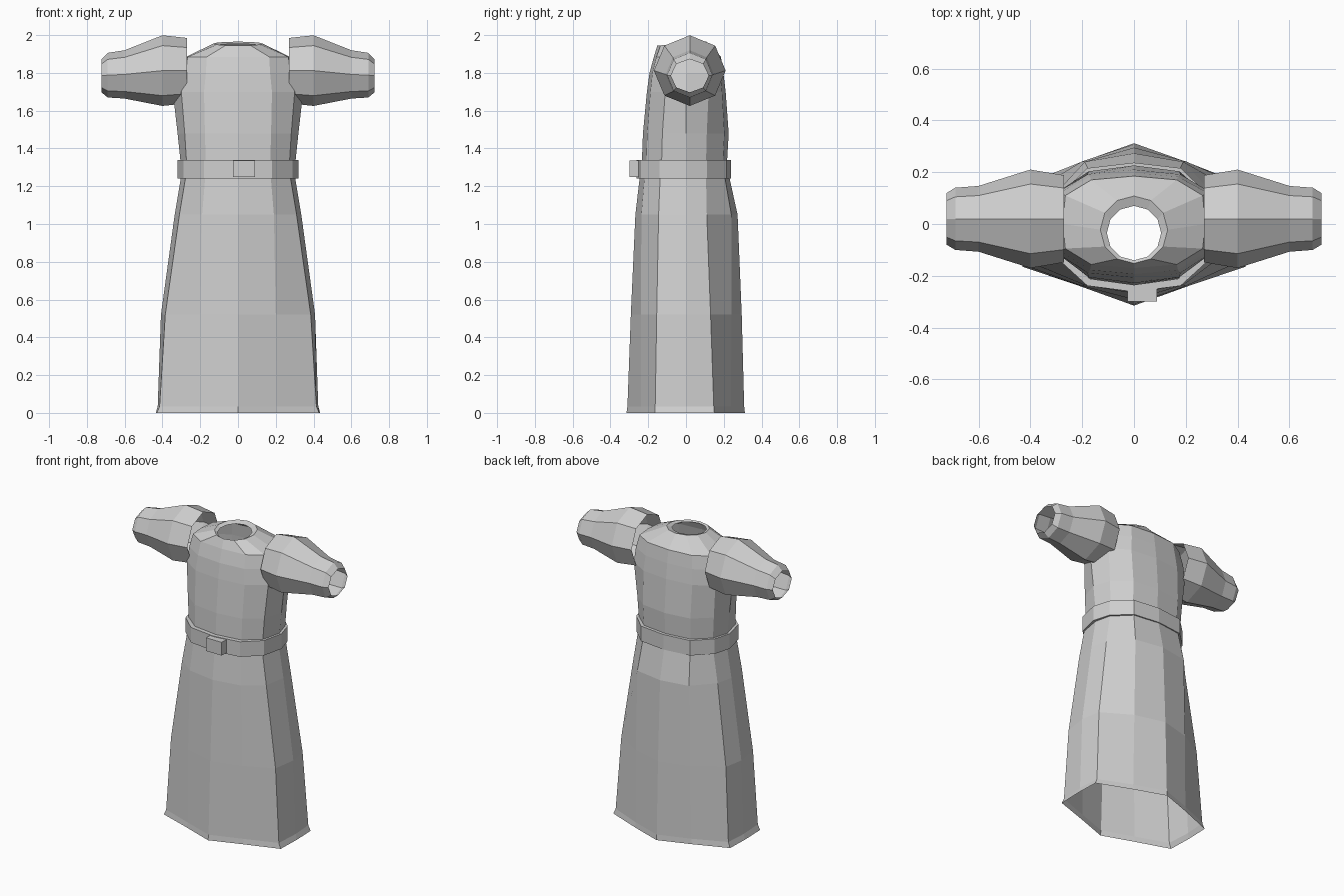
import bpy
import bmesh
import math
from mathutils import Vector

cube = bpy.data.objects.get("Cube")
if cube:
    bpy.data.objects.remove(cube, do_unlink=True)

cloth = bpy.data.materials.new("plain grey cloth")
cloth.use_nodes = True
grey = (0.62, 0.62, 0.62, 1)
cloth.diffuse_color = grey
cloth.node_tree.nodes["Principled BSDF"].inputs["Base Color"].default_value = grey


def finish(name, bm):
    mesh = bpy.data.meshes.new(name)
    bm.to_mesh(mesh)
    bm.free()
    mesh.materials.append(cloth)
    obj = bpy.data.objects.new(name, mesh)
    bpy.context.collection.objects.link(obj)
    return obj


def loft(name, rings):
    """Skin a list of closed rings, leaving both ends open."""
    bm = bmesh.new()
    loops = [[bm.verts.new(p) for p in ring] for ring in rings]
    for low, high in zip(loops, loops[1:]):
        count = len(low)
        for i in range(count):
            j = (i + 1) % count
            bm.faces.new((low[i], low[j], high[j], high[i]))
    return finish(name, bm)


def body_ring(z, front, back, mid_x, corner_x, side_x, corner_front, corner_back, bow):
    """Twelve-sided garment section; bow sets how flat the front and back are."""
    half = [(0, front), (mid_x, front * bow), (corner_x, corner_front), (side_x, 0),
            (corner_x, corner_back), (mid_x, back * bow), (0, back)]
    outline = half + [(-x, y) for x, y in reversed(half[1:-1])]
    return [Vector((x, y, z)) for x, y in outline]


def neck_ring(z, centre_y, radius, tilt):
    ring = []
    for i in range(12):
        a = math.tau * i / 12
        y = -math.cos(a) * radius
        ring.append(Vector((math.sin(a) * radius, centre_y + y, z + y * tilt)))
    return ring


# Skirt, flaring to a six-cornered hem
loft("skirt", [
    body_ring(0, -.315, .312, .21, .43, .435, -.165, .15, .76),
    body_ring(.035, -.31, .308, .205, .415, .425, -.163, .147, .77),
    body_ring(.52, -.292, .295, .2, .385, .408, -.155, .13, .82),
    body_ring(1.05, -.268, .273, .19, .31, .335, -.145, .11, .88),
    body_ring(1.29, -.24, .22, .17, .27, .295, -.135, .105, .9),
])

# Bodice with shoulders and an open neckline
loft("bodice", [
    body_ring(1.29, -.235, .215, .17, .27, .3, -.13, .105, .9),
    body_ring(1.48, -.228, .226, .175, .282, .32, -.125, .11, .9),
    body_ring(1.7, -.207, .21, .18, .3, .345, -.11, .12, .91),
    body_ring(1.8, -.193, .198, .17, .285, .31, -.105, .12, .92),
    body_ring(1.885, -.17, .185, .165, .265, .275, -.095, .11, .92),
    neck_ring(1.955, -.022, .13, .08),
    neck_ring(1.945, -.035, .105, .08),
])

# Belt band with closed upper and lower rims
inner = (-.235, .21, .17, .265, .29, -.13, .1, .9)
outer = (-.262, .237, .18, .288, .32, -.14, .112, .91)
loft("belt", [body_ring(1.24, *inner), body_ring(1.24, *outer),
              body_ring(1.34, *outer), body_ring(1.34, *inner)])

# Buckle block, set slightly to the left
bm = bmesh.new()
bmesh.ops.create_cube(bm, size=1)
bmesh.ops.scale(bm, vec=(.115, .06, .088), verts=bm.verts)
bmesh.ops.translate(bm, vec=(.032, -.27, 1.292), verts=bm.verts)
finish("belt_buckle", bm)

# Puffed eight-sided sleeves narrowing to the cuffs: x, z, depth, height
sleeve_profile = [(.27, 1.812, .168, .173), (.4, 1.812, .19, .187),
                  (.6, 1.792, .127, .128), (.69, 1.788, .12, .118),
                  (.723, 1.785, .1, .088)]
for name, side in (("left_sleeve", 1), ("right_sleeve", -1)):
    rings = []
    for x, z, depth, height in sleeve_profile:
        angles = [side * math.tau * i / 8 for i in range(8)]
        rings.append([Vector((side * x, .02 - math.sin(a) * depth,
                              z + math.cos(a) * height)) for a in angles])
    # Winding follows the side so that the faces point outwards
    loft(name, [list(reversed(r)) for r in rings])
